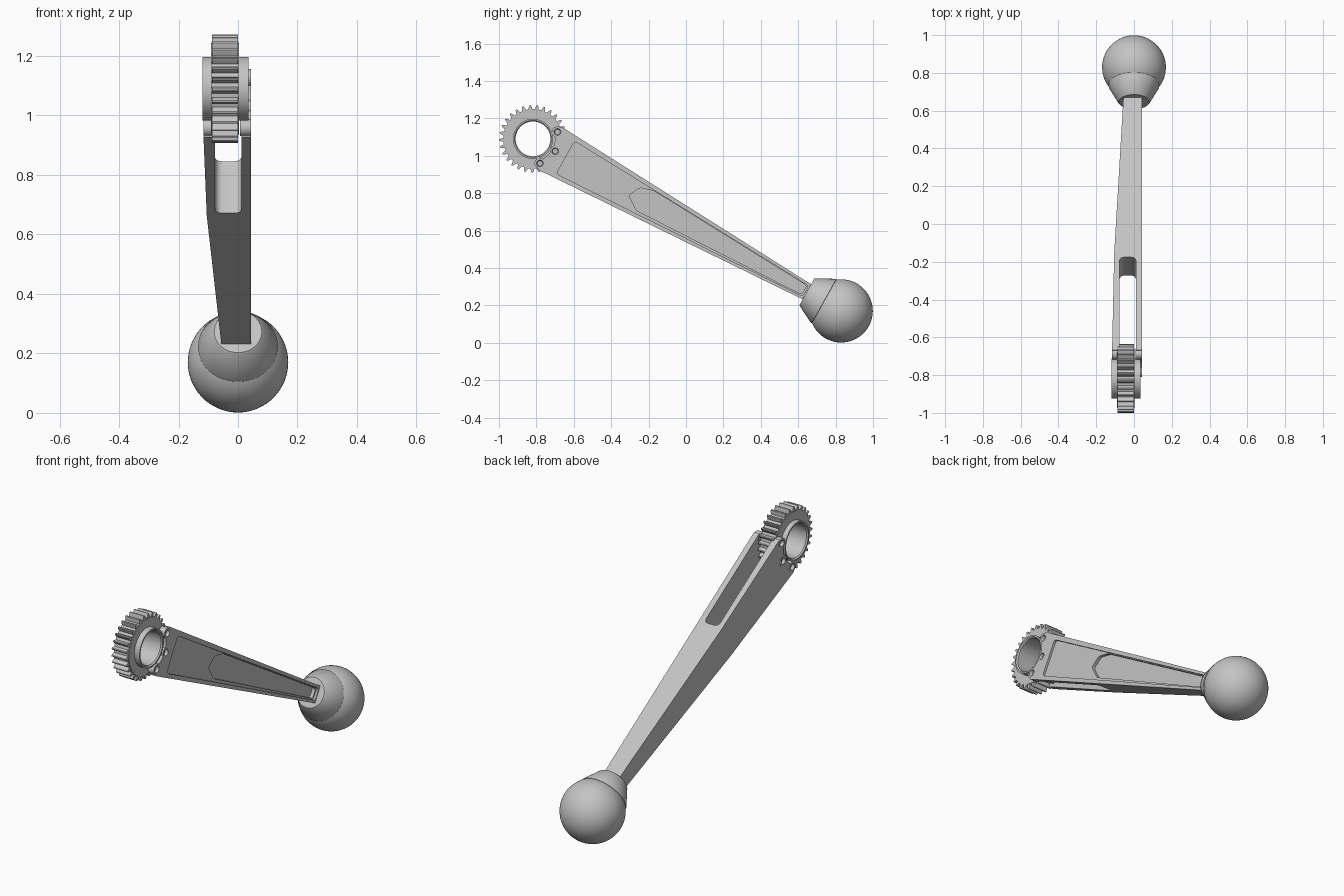
import bpy, bmesh
from math import radians, sin, cos, pi, sqrt
from mathutils import Vector

if "Cube" in bpy.data.objects:
    bpy.data.objects.remove(bpy.data.objects["Cube"])

# Lever frame: origin at the gear centre, local y runs down the arm to the ball
ORIGIN = Vector((0, -0.818, 1.09))
TILT = radians(-29.17)
REACH = 1.887
BEND = 0.7

grey = bpy.data.materials.new("plain grey")
grey.use_nodes = True
grey.diffuse_color = (0.55, 0.55, 0.55, 1)
grey.node_tree.nodes["Principled BSDF"].inputs["Base Color"].default_value = (0.55, 0.55, 0.55, 1)


def finish(bm, name):
    bmesh.ops.recalc_face_normals(bm, faces=bm.faces)
    mesh = bpy.data.meshes.new(name)
    bm.to_mesh(mesh)
    bm.free()
    mesh.materials.append(grey)
    ob = bpy.data.objects.new(name, mesh)
    bpy.context.collection.objects.link(ob)
    ob.location = ORIGIN
    ob.rotation_euler = (TILT, 0, 0)
    return ob


def prism(name, outline, side_x, rounding=0.0):
    """Side outline extruded across x; side_x(k, y) places the two faces."""
    bm = bmesh.new()
    face = bm.faces.new([bm.verts.new((-1, y, z)) for y, z in outline])
    new = bmesh.ops.extrude_face_region(bm, geom=[face])["geom"]
    bmesh.ops.translate(bm, vec=(2, 0, 0), verts=[g for g in new if isinstance(g, bmesh.types.BMVert)])
    if rounding:
        cross = [e for e in bm.edges if abs(e.verts[0].co.x - e.verts[1].co.x) > 1]
        bmesh.ops.bevel(bm, geom=cross, offset=rounding, segments=5, profile=0.5, affect='EDGES')
    geom = bm.verts[:] + bm.edges[:] + bm.faces[:]
    bmesh.ops.bisect_plane(bm, geom=geom, plane_co=(0, BEND, 0), plane_no=(0, 1, 0))
    for v in bm.verts:
        v.co.x = side_x(v.co.x, v.co.y)
    return finish(bm, name)


def lathe(name, profile, axis, centre=(0, 0, 0), closed=False, steps=48):
    """Spin (radius, distance) points about the local x or y axis."""
    bm = bmesh.new()
    place = (lambda r, t: (t, r, 0)) if axis == 'X' else (lambda r, t: (r, t, 0))
    verts = [bm.verts.new(place(r, t)) for r, t in profile]
    pairs = list(zip(verts, verts[1:])) + ([(verts[-1], verts[0])] if closed else [])
    edges = [bm.edges.new(p) for p in pairs]
    spin_axis = (1, 0, 0) if axis == 'X' else (0, 1, 0)
    bmesh.ops.spin(bm, geom=verts + edges, cent=(0, 0, 0), axis=spin_axis, angle=2 * pi, steps=steps)
    bmesh.ops.remove_doubles(bm, verts=bm.verts, dist=1e-5)
    bmesh.ops.translate(bm, vec=centre, verts=bm.verts)
    return finish(bm, name)


def cylinder(name, radius, x0, x1, centre=(0, 0, 0)):
    return lathe(name, [(0, x0), (radius, x0), (radius, x1), (0, x1)], 'X', centre)


def cut(ob, cutter):
    cutter.hide_render = True
    mod = ob.modifiers.new("cut", 'BOOLEAN')
    mod.operation = 'DIFFERENCE'
    mod.solver = 'EXACT'
    mod.object = cutter
    bpy.context.view_layer.objects.active = ob
    bpy.ops.object.modifier_apply(modifier=mod.name)
    bpy.data.objects.remove(cutter)


# Outer faces of the arm: one side straight, the other tapering past the bend
RIGHT = 0.043


def left(y):
    if y < BEND:
        return -0.116 + 0.011 * (y - 0.1) / 0.6
    return -0.105 + 0.05 * (y - BEND)


def pocket_side(side, depth):
    def place(k, y):
        d = depth if k < 0 else -0.05
        return RIGHT - d if side > 0 else left(y) + d
    return place


# Tapered arm with a fork slot
arm = prism("arm", [(0.10, 0.131), (1.70, 0.045), (1.70, -0.045), (0.10, -0.131)],
            lambda k, y: RIGHT if k > 0 else left(y))

bm = bmesh.new()
bmesh.ops.create_cube(bm, size=1)
for v in bm.verts:
    v.co = (-0.033 + v.co.x * 0.088, 0.68 if v.co.y > 0 else -0.2, v.co.z * 0.6)
ends = [e for e in bm.edges if all(v.co.y > 0.5 for v in e.verts)
        and abs(e.verts[0].co.z - e.verts[1].co.z) > 0.1]
bmesh.ops.bevel(bm, geom=ends, offset=0.025, segments=6, profile=0.5, affect='EDGES')
cut(arm, finish(bm, "slot_cutter"))

# Shallow panel, then a deeper pocket in the solid part, on both faces
panel = [(0.20, 0.098), (1.67, 0.032), (1.67, -0.032), (0.20, -0.102)]
deep = [(0.70, 0.072), (0.625, 0.05), (0.595, -0.015), (0.67, -0.064),
        (1.66, -0.026), (1.66, 0.028)]
for side in (-1, 1):
    cut(arm, prism("panel_cutter", panel, pocket_side(side, 0.012), 0.018))
    cut(arm, prism("pocket_cutter", deep, pocket_side(side, 0.03), 0.012))

# Clearance round the hub
cut(arm, cylinder("hub_cutter", 0.118, -0.3, 0.3))

# Recessed screw bosses on both prongs
for i, angle in enumerate((-45, 0, 45)):
    a = radians(angle)
    centre = (0, 0.136 * cos(a), 0.136 * sin(a))
    cut(arm, cylinder("screw_cutter", 0.024, -0.3, 0.3, centre))
    for label, outer, inward in (("left_boss", RIGHT, -1), ("right_boss", left(0.1), 1)):
        lathe(f"{label}_{i + 1}",
              [(0, outer + inward * 0.016), (0.014, outer + inward * 0.016),
               (0.018, outer), (0.029, outer), (0.029, outer + inward * 0.036),
               (0, outer + inward * 0.036)], 'X', centre, steps=24)

# Toothed gear ring
TEETH, STEPS = 29, 10
rim = []
for i in range(TEETH * STEPS):
    a = 2 * pi * i / (TEETH * STEPS)
    r = 0.159 + 0.023 * sqrt(max(0.0, cos(a * TEETH)))
    rim.append((r * cos(a), r * sin(a)))
gear = prism("gear", rim, lambda k, y: 0.0 if k > 0 else -0.088)
cut(gear, cylinder("bore_cutter", 0.1, -0.3, 0.3))

# Gear cheeks and hub tube
lathe("gear_cheeks", [(0.1, -0.091), (0.155, -0.091), (0.155, 0.003), (0.1, 0.003)], 'X', closed=True)
lathe("hub_tube", [(0.093, -0.112), (0.099, -0.119), (0.107, -0.119),
                   (0.107, 0.035), (0.099, 0.035), (0.093, 0.028)], 'X', closed=True, steps=64)

# Collar and ball knob
lathe("knob_collar", [(0, -0.21), (0.08, -0.21), (0.086, -0.204), (0.134, -0.112),
                      (0.134, -0.106), (0.128, -0.1), (0, -0.1)], 'Y', (0, REACH, 0), steps=64)
arc = [pi * i / 32 for i in range(33)]
lathe("ball_knob", [(0.169 * sin(a), -0.169 * cos(a)) for a in arc], 'Y', (0, REACH, 0), steps=64)

# Smooth curved faces, keep hard edges
bpy.ops.object.select_all(action='DESELECT')
for ob in bpy.context.scene.objects:
    if ob.type == 'MESH' and grey.name in ob.data.materials:
        ob.select_set(True)
        bpy.context.view_layer.objects.active = ob
bpy.ops.object.shade_smooth_by_angle(angle=radians(30))
